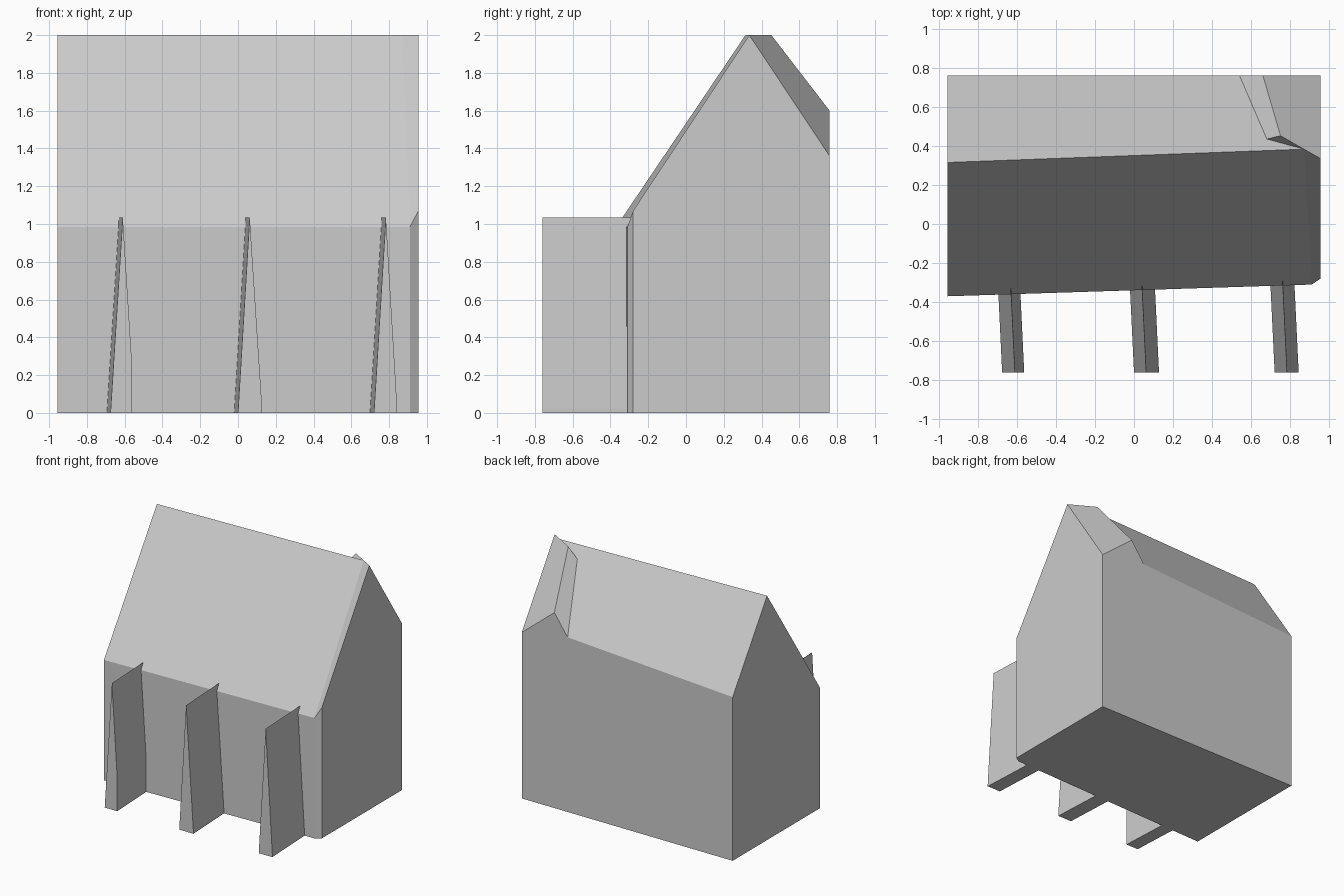
import bpy
import bmesh

default_cube = bpy.data.objects.get("Cube")
if default_cube:
    bpy.data.objects.remove(default_cube, do_unlink=True)

# One plain stone colour
stone = bpy.data.materials.new("pale_grey")
stone.use_nodes = True
stone.diffuse_color = (0.6, 0.6, 0.6, 1)
stone.node_tree.nodes["Principled BSDF"].inputs["Base Color"].default_value = (0.6, 0.6, 0.6, 1)


def build(name, points, faces):
    """Make a flat-shaded solid from named points and faces given as point names."""
    bm = bmesh.new()
    corner = {key: bm.verts.new(co) for key, co in points.items()}
    for face in faces:
        bm.faces.new([corner[key] for key in face.split()])
    bmesh.ops.recalc_face_normals(bm, faces=bm.faces)
    mesh = bpy.data.meshes.new(name)
    bm.to_mesh(mesh)
    bm.free()
    mesh.materials.append(stone)
    obj = bpy.data.objects.new(name, mesh)
    bpy.context.collection.objects.link(obj)
    return obj


# Hall with a slightly skewed ridge and a turned end wing
END, BACK, TOP, EAVE = 0.955, 0.76, 2.0, 0.985
hall = {
    "west_front": (-END, -0.37, EAVE),
    "west_ridge": (-END, 0.315, TOP),
    "west_back": (-END, BACK, 1.34),
    "bend_front": (0.91, -0.31, EAVE),
    "bend_ridge": (0.87, 0.383, TOP),
    "east_front": (END, -0.28, 1.07),
    "east_ridge": (END, 0.335, TOP),
    "east_back": (END, BACK, 1.36),
    "wing_back": (0.66, BACK, 1.6),
    "wing_peak": (0.75, 0.452, TOP),
    "valley_back": (0.54, BACK, 1.43),
    "valley_peak": (0.68, 0.435, 1.91),
}
outline = ["west_front", "bend_front", "east_front", "east_back", "west_back"]
for key in outline:
    x, y, z = hall[key]
    hall["base_" + key] = (x, y, 0)

build("hall", hall, [
    # Floor and walls
    " ".join("base_" + key for key in outline),
    "base_west_front base_bend_front bend_front west_front",
    "base_bend_front base_east_front east_front bend_front",
    "base_east_front base_east_back east_back east_ridge east_front",
    "base_west_back west_back west_ridge west_front base_west_front",
    "base_east_back base_west_back west_back valley_back wing_back east_back",
    # Front roof
    "west_front bend_front bend_ridge west_ridge",
    "bend_front east_front east_ridge bend_ridge",
    # Back roof and wing roof
    "west_ridge bend_ridge valley_peak valley_back west_back",
    "valley_back valley_peak wing_peak wing_back",
    "wing_back wing_peak east_ridge east_back",
    "valley_peak bend_ridge east_ridge wing_peak",
])


# Wedge-shaped buttresses, skewed a little towards the back
def buttress(name, left, ridge, right, shoulder):
    front, inside, skew, height = -BACK, -0.26, -0.024, 1.035
    points = {}
    for end, y, shift in (("front", front, 0), ("back", inside, skew)):
        points[end + "_left"] = (left + shift, y, 0)
        points[end + "_right"] = (right + shift, y, 0)
        points[end + "_shoulder"] = (right + shift, y, shoulder)
        points[end + "_ridge"] = (ridge + shift, y, height)
    loop = ["left", "right", "shoulder", "ridge"]
    faces = [" ".join(end + "_" + key for key in loop) for end in ("front", "back")]
    for a, b in zip(loop, loop[1:] + loop[:1]):
        faces.append(f"front_{a} front_{b} back_{b} back_{a}")
    build(name, points, faces)


buttress("right_buttress", -0.675, -0.61, -0.562, 0.27)
buttress("middle_buttress", 0.0, 0.062, 0.128, 0.02)
buttress("left_buttress", 0.72, 0.783, 0.843, 0.02)
